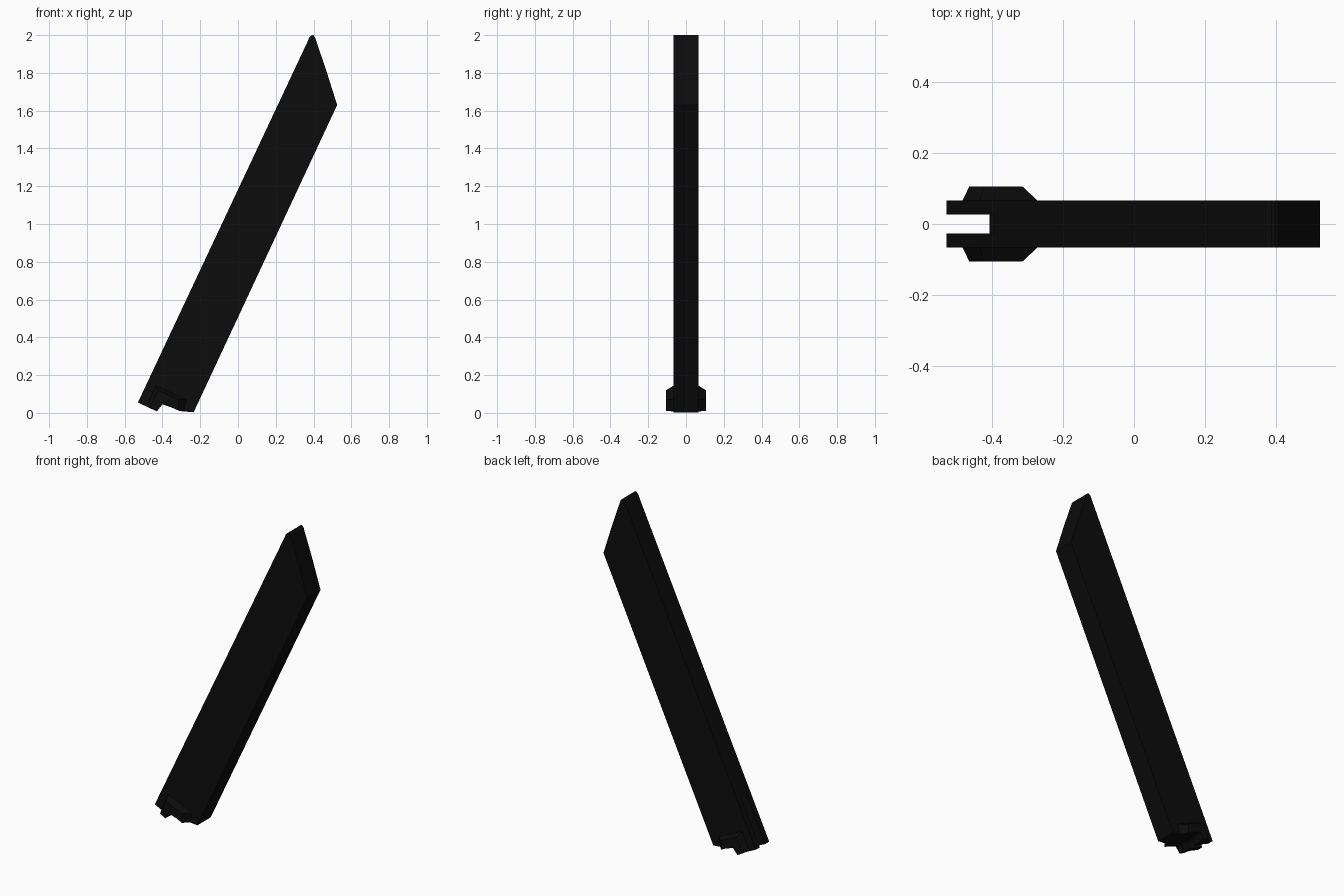
import bpy, bmesh, math
from mathutils import Vector

cube = bpy.data.objects.get("Cube")
if cube:
    bpy.data.objects.remove(cube, do_unlink=True)

# Single near-black finish
black = bpy.data.materials.new("matte black")
black.use_nodes = True
colour = (0.0035, 0.0035, 0.0035, 1)
black.diffuse_color = colour
black.node_tree.nodes["Principled BSDF"].inputs["Base Color"].default_value = colour


def loft(name, near, far, y0, y1):
    """Solid between two matching xz outlines at y0 and y1."""
    bm = bmesh.new()
    a = [bm.verts.new((x, y0, z)) for x, z in near]
    b = [bm.verts.new((x, y1, z)) for x, z in far]
    n = len(a)
    bm.faces.new(a)
    bm.faces.new(b[::-1])
    for i in range(n):
        j = (i + 1) % n
        bm.faces.new((a[j], a[i], b[i], b[j]))
    bmesh.ops.recalc_face_normals(bm, faces=bm.faces)
    mesh = bpy.data.meshes.new(name)
    bm.to_mesh(mesh)
    bm.free()
    mesh.materials.append(black)
    obj = bpy.data.objects.new(name, mesh)
    bpy.context.collection.objects.link(obj)
    return obj


# Slanted frame: "along" runs up the body, "across" from back to front
corner = Vector((-0.53, 0.055))
along = Vector((0.905, 1.925)).normalized()
across = Vector((along.y, -along.x))


def slanted(s, t):
    return tuple(corner + along * s + across * t)


# Long slanted body with rounded lip and notched foot
body_outline = [(-0.53, 0.055), (0.368, 1.965), (0.376, 1.985), (0.388, 1.998),
                (0.398, 2.0), (0.407, 1.99), (0.413, 1.972), (0.465, 1.82),
                (0.525, 1.63), (-0.235, 0.003), (-0.31, 0.01), (-0.35, 0.028),
                (-0.4, 0.045), (-0.415, 0.035), (-0.43, 0.008)]
body = loft("magazine_body", body_outline, body_outline, -0.066, 0.066)

# Slot cut into the lower back edge
slot_outline = [slanted(-0.1, -0.1), slanted(0.32, -0.1),
                slanted(0.32, 0.117), slanted(-0.1, 0.117)]
cutter = loft("slot_cutter", slot_outline, slot_outline, -0.027, 0.027)
cutter.hide_render = True
cutter.hide_viewport = True
cut = body.modifiers.new("back_slot", 'BOOLEAN')
cut.operation = 'DIFFERENCE'
cut.solver = 'EXACT'
cut.object = cutter

# Bevelled flares on both sides of the foot
inner = [(-0.485, 0.037), (-0.435, 0.145), (-0.27, 0.07), (-0.285, 0.008),
         (-0.31, 0.01), (-0.35, 0.028), (-0.4, 0.045), (-0.43, 0.008)]
outer = [(-0.465, 0.03), (-0.425, 0.12), (-0.315, 0.07), (-0.315, 0.012),
         (-0.33, 0.02), (-0.35, 0.03), (-0.4, 0.046), (-0.43, 0.01)]
for side, name in ((1, "back_foot_flare"), (-1, "front_foot_flare")):
    loft(name, inner, outer, side * 0.064, side * 0.106)

# The cutter is only needed while baking the slot
bpy.context.view_layer.update()
baked = bpy.data.meshes.new_from_object(
    body.evaluated_get(bpy.context.evaluated_depsgraph_get()))
body.modifiers.clear()
body.data = baked
bpy.data.objects.remove(cutter, do_unlink=True)
